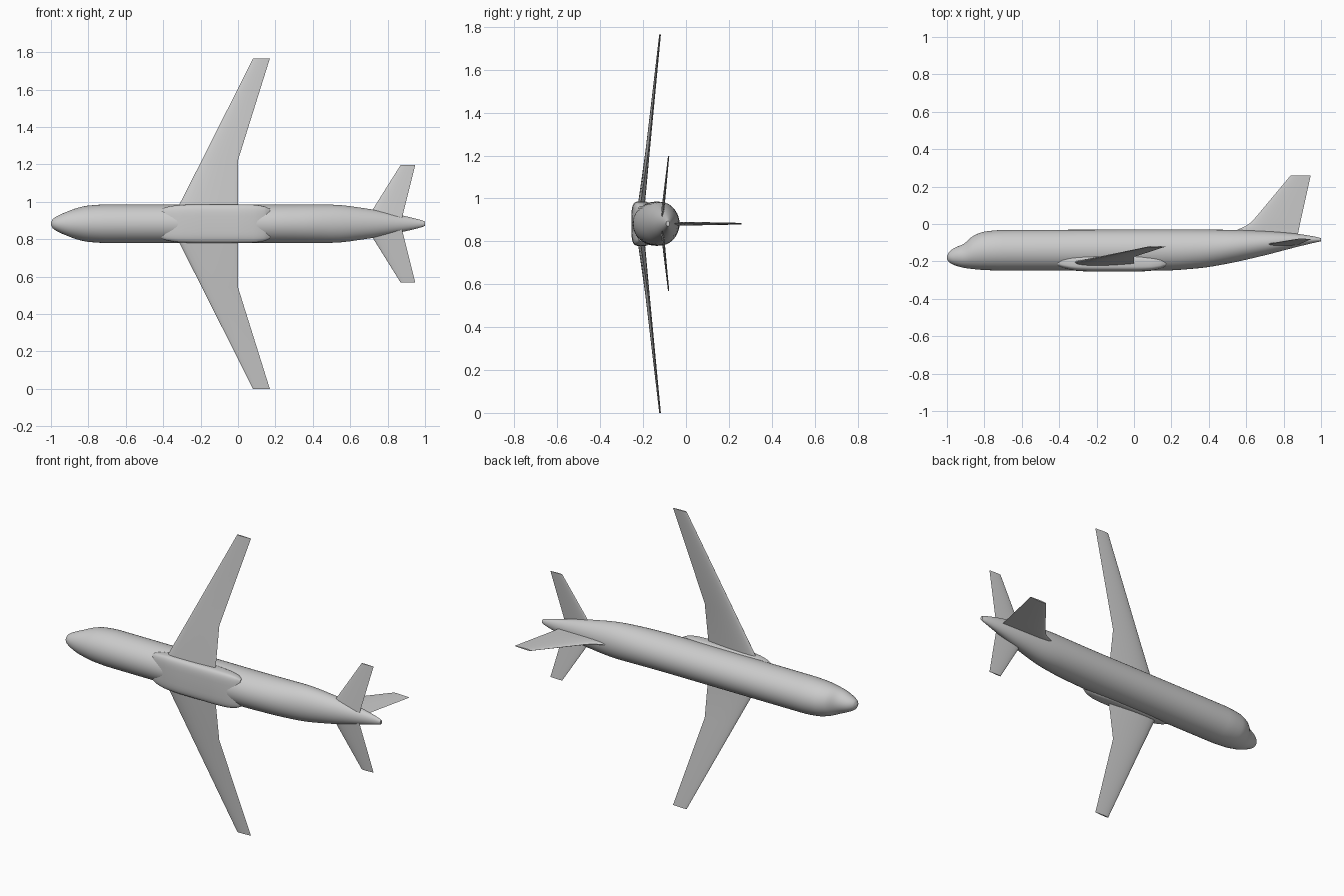
import bpy
import bmesh
from math import sin, cos, pi, sqrt

CENTRE_Z = 0.8825
SIDES = 40

default = bpy.data.objects.get("Cube")
if default:
    bpy.data.objects.remove(default, do_unlink=True)

grey = bpy.data.materials.new("light grey paint")
grey.use_nodes = True
grey.diffuse_color = (0.6, 0.6, 0.6, 1)
grey.node_tree.nodes["Principled BSDF"].inputs["Base Color"].default_value = (0.6, 0.6, 0.6, 1)


def loft(name, rings, mirrored=False, angle=40):
    """Skin closed rings of points and cap both ends."""
    bm = bmesh.new()
    loops = [[bm.verts.new(p) for p in ring] for ring in rings]
    for a, b in zip(loops, loops[1:]):
        for i in range(len(a)):
            j = (i + 1) % len(a)
            bm.faces.new((a[i], a[j], b[j], b[i]))
    bm.faces.new(loops[0])
    bm.faces.new(loops[-1])
    bmesh.ops.recalc_face_normals(bm, faces=bm.faces)
    mesh = bpy.data.meshes.new(name)
    bm.to_mesh(mesh)
    bm.free()
    obj = bpy.data.objects.new(name, mesh)
    obj.location.z = CENTRE_Z
    mesh.materials.append(grey)
    bpy.context.collection.objects.link(obj)
    bpy.ops.object.select_all(action='DESELECT')
    obj.select_set(True)
    bpy.context.view_layer.objects.active = obj
    bpy.ops.object.shade_smooth_by_angle(angle=angle * pi / 180)
    if mirrored:
        mod = obj.modifiers.new("other side", 'MIRROR')
        mod.use_axis = (False, False, True)
        mod.use_clip = False
        mod.use_mirror_merge = False
    return obj


def smooth_stations(stations, steps=4):
    """Refine stations with a monotone cubic through each column."""
    def slope(k, c):
        if k in (0, len(stations) - 1):
            a, b = (stations[0], stations[1]) if k == 0 else (stations[-2], stations[-1])
            return (b[c] - a[c]) / (b[0] - a[0])
        p, q, r = stations[k - 1:k + 2]
        d, e = (q[c] - p[c]) / (q[0] - p[0]), (r[c] - q[c]) / (r[0] - q[0])
        return 2 * d * e / (d + e) if d * e > 0 else 0
    out = []
    for k in range(len(stations) - 1):
        a, b = stations[k], stations[k + 1]
        h = b[0] - a[0]
        for s in range(steps):
            t = s / steps
            row = [a[0] + h * t]
            for c in range(1, len(a)):
                row.append(a[c] * (1 + 2 * t) * (1 - t) ** 2 + b[c] * t * t * (3 - 2 * t)
                           + h * t * (1 - t) * (slope(k, c) * (1 - t) - slope(k + 1, c) * t))
            out.append(row)
    return out + [list(stations[-1])]


def oval(x, top, bottom, half_width, power=2):
    """Superellipse cross-section across the body."""
    ring = []
    for i in range(SIDES):
        a = 2 * pi * i / SIDES
        c, s = cos(a), sin(a)
        y = abs(c) ** (2 / power) * (1 if c > 0 else -1)
        z = abs(s) ** (2 / power) * (1 if s > 0 else -1)
        ring.append((x, (top + bottom) / 2 + y * (top - bottom) / 2, z * half_width))
    return ring


def airfoil(lead, trail, thickness, upright=False, n=12):
    """Teardrop section between a leading and a trailing point."""
    ring = []
    for i in range(2 * n):
        t = (1 - cos(pi * i / n)) / 2
        half = thickness * (1.48 * sqrt(t) - 0.63 * t - 1.76 * t ** 2 + 1.42 * t ** 3 - 0.49 * t ** 4)
        half *= 1 if i <= n else -1
        x, y, z = (l + (r - l) * t for l, r in zip(lead, trail))
        ring.append((x, y, z + half) if upright else (x, y + half, z))
    return ring


# Fuselage: x, top, bottom, half width
body = [
    (-1, -0.172, -0.186, 0.006), (-0.99, -0.152, -0.203, 0.025),
    (-0.96, -0.128, -0.22, 0.044), (-0.91, -0.106, -0.234, 0.066),
    (-0.86, -0.064, -0.241, 0.084), (-0.8, -0.041, -0.246, 0.097),
    (-0.7, -0.032, -0.249, 0.103), (0.15, -0.03, -0.249, 0.103),
    (0.35, -0.03, -0.236, 0.103), (0.5, -0.031, -0.212, 0.102),
    (0.7, -0.038, -0.167, 0.079), (0.85, -0.05, -0.128, 0.05),
    (0.97, -0.068, -0.099, 0.022), (1, -0.076, -0.093, 0.012),
]
loft("fuselage", [oval(*row) for row in smooth_stations(body)])

# Belly fairing: boxy section that sinks into the fuselage at both ends
fairing = [
    (-0.43, -0.18, -0.215, 0.07), (-0.38, -0.172, -0.236, 0.09),
    (-0.3, -0.165, -0.251, 0.101), (-0.2, -0.16, -0.255, 0.104),
    (0, -0.16, -0.255, 0.104), (0.08, -0.17, -0.251, 0.102),
    (0.14, -0.18, -0.24, 0.093), (0.17, -0.195, -0.225, 0.08),
]
loft("belly_fairing", [oval(*row, power=4) for row in smooth_stations(fairing)])

# Swept wings with a kinked trailing edge
loft("wings", [
    airfoil((-0.366, -0.212, 0), (0, -0.216, 0), 0.036),
    airfoil((-0.315, -0.205, 0.1), (0, -0.211, 0.1), 0.032),
    airfoil((-0.193, -0.18, 0.34), (0, -0.176, 0.34), 0.02),
    airfoil((0.08, -0.121, 0.8825), (0.17, -0.121, 0.8825), 0.008),
], mirrored=True)

# Tailplane
loft("tailplane", [
    airfoil((0.673, -0.115, 0), (0.869, -0.115, 0), 0.016),
    airfoil((0.87, -0.081, 0.315), (0.948, -0.081, 0.315), 0.006),
], mirrored=True)

# Tail fin with a curved fillet at the foot of its leading edge
fin = [(-0.06, 0.54, 0.875), (-0.03, 0.555, 0.881), (-0.012, 0.595, 0.885),
       (0.008, 0.625, 0.889), (0.035, 0.65, 0.895), (0.26, 0.838, 0.945)]
loft("tail_fin", [airfoil((lead, y, 0), (trail, y, 0), 0.018 - 0.04 * max(y, 0), upright=True)
                  for y, lead, trail in fin])
